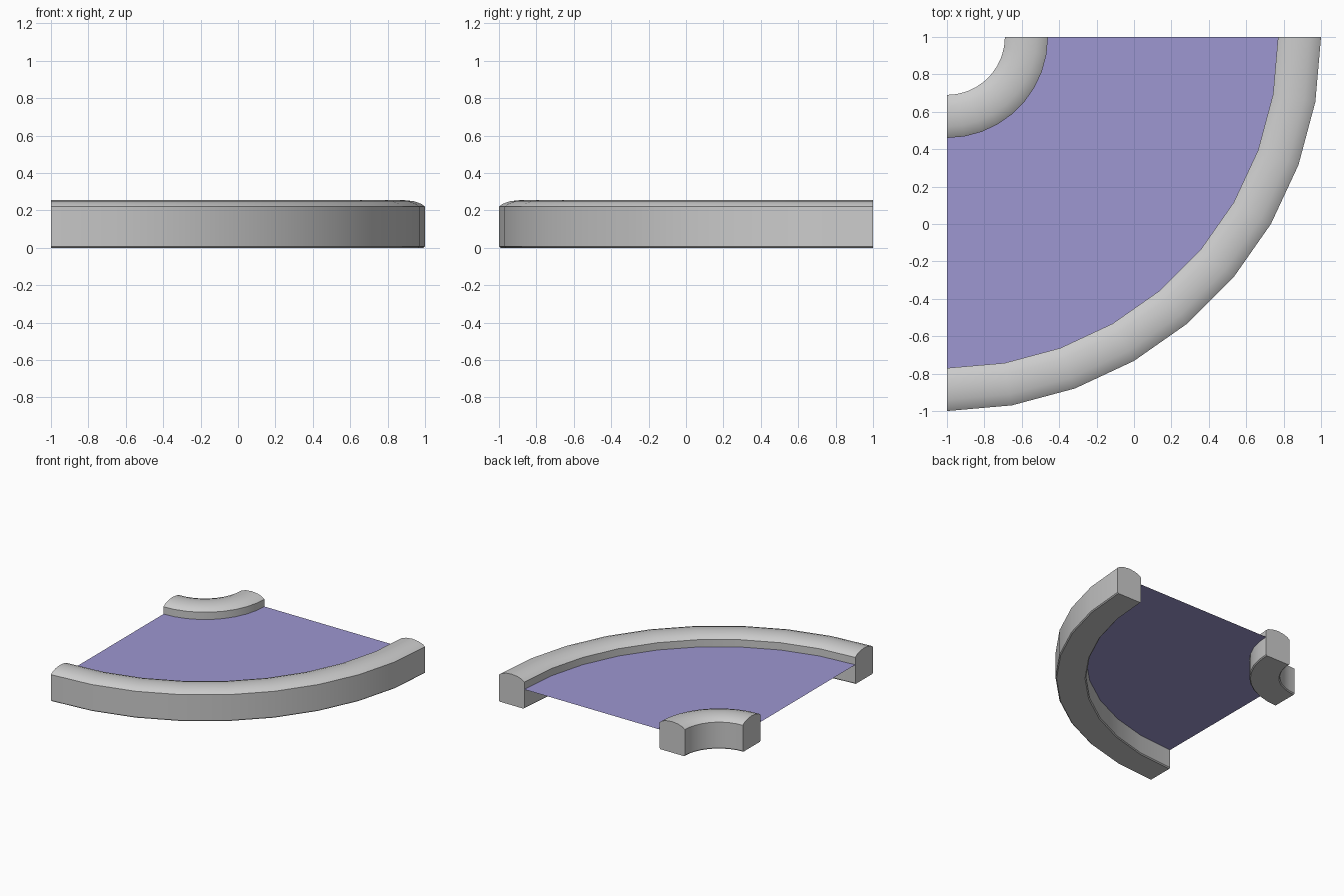
import bpy, bmesh
from math import sin, cos, pi, radians

if "Cube" in bpy.data.objects:
    bpy.data.objects.remove(bpy.data.objects["Cube"])

CX, CY = -1.0, 1.0      # centre of the bend
STEPS = 9               # 10 degree segments
WIDTH = 0.23
HALF_PROFILE = [(0.008, 0.0), (0.0, 0.008), (0.0, 0.22), (0.02, 0.235), (0.06, 0.249)]


def on_arc(r, i, z):
    a = pi / 2 * i / STEPS
    return (CX + r * sin(a), CY - r * cos(a), z)


def finish(bm, name):
    bmesh.ops.recalc_face_normals(bm, faces=bm.faces)
    mesh = bpy.data.meshes.new(name)
    bm.to_mesh(mesh)
    bm.free()
    obj = bpy.data.objects.new(name, mesh)
    bpy.context.collection.objects.link(obj)
    return obj


def curb(name, r_inner):
    # Domed section swept around a quarter turn, capped at both ends
    profile = HALF_PROFILE + [(WIDTH / 2, 0.255)]
    profile += [(WIDTH - u, z) for u, z in reversed(HALF_PROFILE)]
    n = len(profile)
    bm = bmesh.new()
    rings = [[bm.verts.new(on_arc(r_inner + u, i, z)) for u, z in profile]
             for i in range(STEPS + 1)]
    for a, b in zip(rings, rings[1:]):
        for j in range(n):
            k = (j + 1) % n
            bm.faces.new((a[j], a[k], b[k], b[j]))
    bm.faces.new(rings[0])
    bm.faces.new(rings[-1])
    obj = finish(bm, name)
    bpy.ops.object.select_all(action='DESELECT')
    obj.select_set(True)
    bpy.context.view_layer.objects.active = obj
    bpy.ops.object.shade_smooth_by_angle(angle=radians(40))
    return obj


# Curbs
curb("outer_curb", 1.77)
curb("inner_curb", 0.31)

# Flat road surface between the curbs
bm = bmesh.new()
edges = [[bm.verts.new(on_arc(r, i, 0.16)) for i in range(STEPS + 1)] for r in (0.54, 1.77)]
for i in range(STEPS):
    bm.faces.new((edges[0][i], edges[1][i], edges[1][i + 1], edges[0][i + 1]))
surface = finish(bm, "road_surface")
if surface.data.polygons[0].normal.z < 0:
    surface.data.flip_normals()
mat = bpy.data.materials.new("lavender")
mat.diffuse_color = (0.34, 0.31, 0.64, 1.0)
mat.use_nodes = True
mat.node_tree.nodes["Principled BSDF"].inputs["Base Color"].default_value = mat.diffuse_color
surface.data.materials.append(mat)
